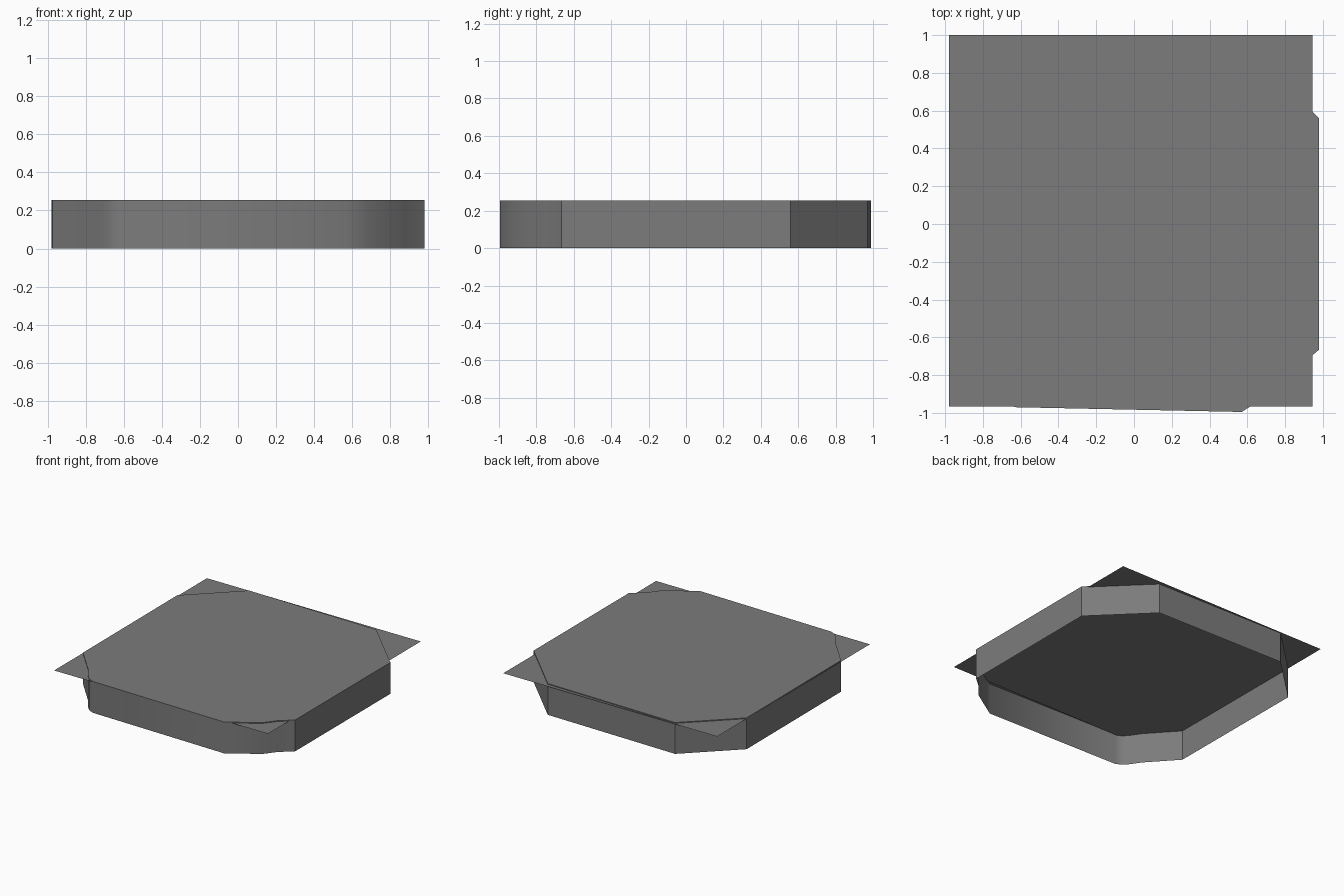
import bpy, bmesh
from math import radians

cube = bpy.data.objects.get("Cube")
if cube:
    bpy.data.objects.remove(cube, do_unlink=True)

HEIGHT = 0.255
PLATE_Z = 0.248

grey = bpy.data.materials.new("mid grey")
grey.use_nodes = True
colour = (0.2, 0.2, 0.2, 1)
grey.diffuse_color = colour
grey.node_tree.nodes["Principled BSDF"].inputs["Base Color"].default_value = colour


def make_sheet(name, outline, z, wall_depth=0):
    """Flat sheet with an optional open skirt hanging from its rim."""
    bm = bmesh.new()
    top = bm.faces.new([bm.verts.new((x, y, z)) for x, y in outline])
    if wall_depth:
        rim = list(top.edges)
        skirt = bmesh.ops.extrude_edge_only(bm, edges=rim)["geom"]
        lower = [v for v in skirt if isinstance(v, bmesh.types.BMVert)]
        bmesh.ops.translate(bm, verts=lower, vec=(0, 0, -wall_depth))
    bmesh.ops.recalc_face_normals(bm, faces=bm.faces)
    bm.normal_update()
    if top.normal.z < 0:
        bmesh.ops.reverse_faces(bm, faces=bm.faces)
    mesh = bpy.data.meshes.new(name)
    bm.to_mesh(mesh)
    bm.free()
    mesh.materials.append(grey)
    obj = bpy.data.objects.new(name, mesh)
    bpy.context.collection.objects.link(obj)
    return obj


# Eight-sided tray, open underneath, with worn front corners
tray_outline = [
    (-0.63, -0.97), (0.57, -0.995),
    (0.68, -0.925), (0.81, -0.84), (0.88, -0.75), (0.98, -0.665),
    (0.98, 0.56), (0.565, 0.97),
    (-0.595, 0.99), (-0.98, 0.62),
    (-0.975, -0.6), (-0.77, -0.825), (-0.72, -0.9), (-0.68, -0.945),
]
tray = make_sheet("tray_shell", tray_outline, HEIGHT, HEIGHT)

# Thin rectangular sheet whose corners stick out just below the tray top
plate_outline = [(-0.98, -0.965), (0.945, -0.965), (0.945, 1.0), (-0.98, 1.0)]
make_sheet("corner_plate", plate_outline, PLATE_Z)

# Soft front corners, crisp edges elsewhere
bpy.ops.object.select_all(action="DESELECT")
tray.select_set(True)
bpy.context.view_layer.objects.active = tray
bpy.ops.object.shade_smooth_by_angle(angle=radians(40))
